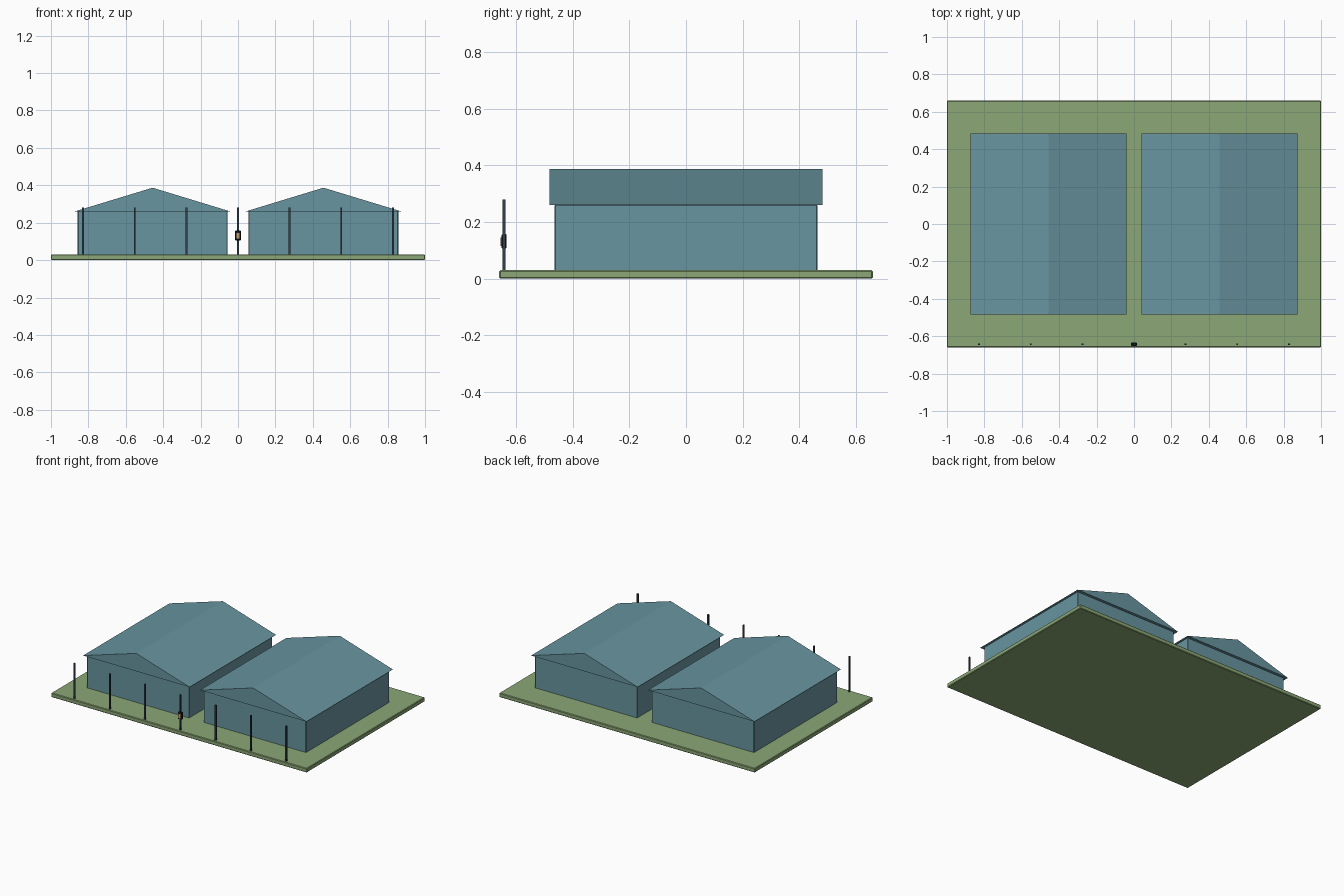
import bpy, bmesh

if "Cube" in bpy.data.objects:
    bpy.data.objects.remove(bpy.data.objects["Cube"])


def material(name, rgb):
    m = bpy.data.materials.new(name)
    m.diffuse_color = (*rgb, 1)
    m.use_nodes = True
    m.node_tree.nodes["Principled BSDF"].inputs["Base Color"].default_value = m.diffuse_color
    return m


GREEN = material("grass", (0.26, 0.39, 0.18))
BLUE = material("cladding", (0.14, 0.30, 0.35))
DARK = material("dark_metal", (0.03, 0.05, 0.07))
BLACK = material("sign_casing", (0.012, 0.012, 0.015))
TAN = material("sign_face", (0.60, 0.36, 0.14))


def finish(name, bm, mat):
    bmesh.ops.recalc_face_normals(bm, faces=bm.faces)
    me = bpy.data.meshes.new(name)
    bm.to_mesh(me)
    bm.free()
    me.materials.append(mat)
    ob = bpy.data.objects.new(name, me)
    bpy.context.collection.objects.link(ob)
    return ob


def box(name, x, y, z, mat, bevel=0):
    """Box from (min, max) pairs, with an optional small bevel."""
    bm = bmesh.new()
    bmesh.ops.create_cube(bm, size=1)
    for v in bm.verts:
        for i, (lo, hi) in enumerate((x, y, z)):
            v.co[i] = lo if v.co[i] < 0 else hi
    if bevel:
        bmesh.ops.bevel(bm, geom=bm.edges[:], offset=bevel, segments=1,
                        affect='EDGES', profile=0.5)
    return finish(name, bm, mat)


def gable_roof(name, cx, half_w, half_y, eave, ridge, mat):
    bm = bmesh.new()
    profile = [(cx - half_w, eave), (cx + half_w, eave), (cx, ridge)]
    face = bm.faces.new([bm.verts.new((x, -half_y, z)) for x, z in profile])
    ext = bmesh.ops.extrude_face_region(bm, geom=[face], use_keep_orig=True)
    for g in ext["geom"]:
        if isinstance(g, bmesh.types.BMVert):
            g.co.y = half_y
    return finish(name, bm, mat)


# Ground slab
box("ground_slab", (-1, 1), (-0.66, 0.66), (0, 0.03), GREEN, 0.004)

# Two gabled halls
for side, cx in (("left", -0.457), ("right", 0.457)):
    box(f"{side}_hall_walls", (cx - 0.4, cx + 0.4), (-0.464, 0.464),
        (0.026, 0.262), BLUE, 0.003)
    gable_roof(f"{side}_hall_roof", cx, 0.417, 0.483, 0.26, 0.387, BLUE)

# Row of front fence posts
for i in range(7):
    x = (i - 3) * 0.276
    box(f"fence_post_{i + 1}", (x - 0.005, x + 0.005), (-0.648, -0.638),
        (0.028, 0.28), DARK)

# Sign box on the middle post
box("sign_casing", (-0.015, 0.015), (-0.652, -0.634), (0.106, 0.157), BLACK, 0.003)
box("sign_face", (-0.009, 0.009), (-0.655, -0.650), (0.115, 0.146), TAN)
